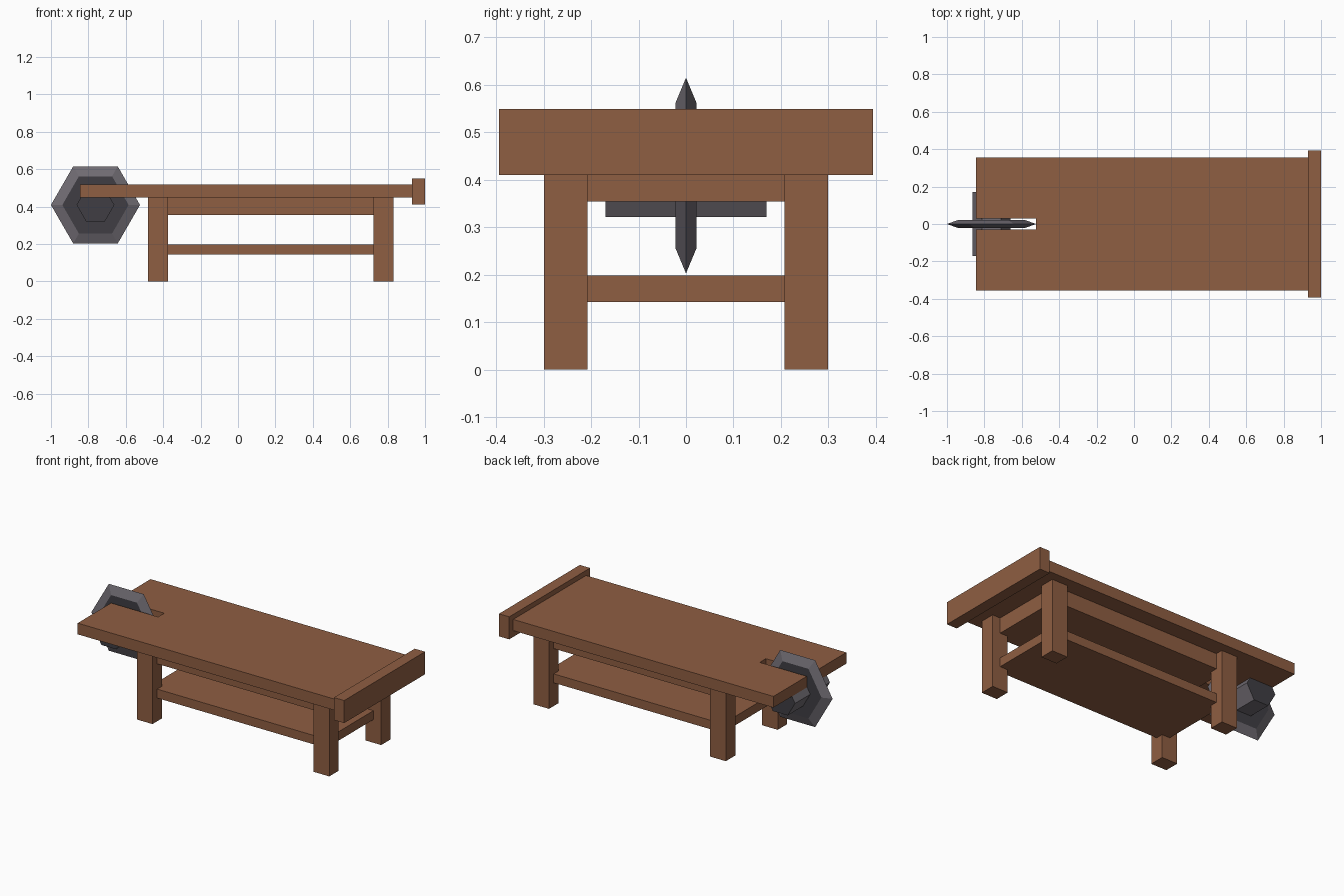
import bpy, bmesh, math

if "Cube" in bpy.data.objects:
    bpy.data.objects.remove(bpy.data.objects["Cube"])


def material(name, rgb):
    m = bpy.data.materials.new(name)
    m.diffuse_color = (*rgb, 1)
    m.use_nodes = True
    m.node_tree.nodes["Principled BSDF"].inputs["Base Color"].default_value = m.diffuse_color
    return m


wood = material("brown wood", (0.275, 0.112, 0.0545))
steel = material("grey steel", (0.160, 0.146, 0.168))
dark = material("dark steel", (0.050, 0.048, 0.056))


def finish(name, bm, mats):
    bmesh.ops.recalc_face_normals(bm, faces=bm.faces[:])
    me = bpy.data.meshes.new(name)
    bm.to_mesh(me)
    bm.free()
    for m in mats:
        me.materials.append(m)
    ob = bpy.data.objects.new(name, me)
    bpy.context.collection.objects.link(ob)
    return ob


def slab(name, outline, z0, z1):
    """Vertical extrusion of a plan outline."""
    bm = bmesh.new()
    face = bm.faces.new([bm.verts.new((x, y, z0)) for x, y in outline])
    ext = bmesh.ops.extrude_face_region(bm, geom=[face])
    verts = [g for g in ext["geom"] if isinstance(g, bmesh.types.BMVert)]
    bmesh.ops.translate(bm, verts=verts, vec=(0, 0, z1 - z0))
    return finish(name, bm, [wood])


def box(name, x0, x1, y0, y1, z0, z1):
    return slab(name, [(x0, y0), (x1, y0), (x1, y1), (x0, y1)], z0, z1)


def hex_rings(name, rings, cx=-0.762, cz=0.409):
    """Hexagonal lathe along y; flat end faces are dark, the rest steel."""
    bm = bmesh.new()
    loops = []
    for y, r in rings:
        loops.append([bm.verts.new((cx + r * math.cos(i * math.pi / 3), y,
                                    cz + r * math.sin(i * math.pi / 3)))
                      for i in range(6)])
    for a, b in zip(loops, loops[1:]):
        for i in range(6):
            j = (i + 1) % 6
            bm.faces.new((a[i], a[j], b[j], b[i]))
    for cap in (loops[0], loops[-1]):
        bm.faces.new(cap).material_index = 1
    return finish(name, bm, [steel, dark])


# Table top with a slot for the blade
slab("table_top", [(-0.845, -0.355), (0.93, -0.355), (0.93, 0.355),
                   (-0.845, 0.355), (-0.845, 0.03), (-0.524, 0.03),
                   (-0.524, -0.03), (-0.845, -0.03)], 0.449, 0.518)

# Raised board across the far end
box("end_board", 0.93, 1.0, -0.394, 0.394, 0.41, 0.549)

# Four legs
for xn, x0, x1 in (("left", -0.481, -0.374), ("right", 0.725, 0.832)):
    for yn, y0, y1 in (("front", -0.299, -0.207), ("back", 0.207, 0.299)):
        box(f"{yn}_{xn}_leg", x0, x1, y0, y1, 0, 0.449)

# Frame under the top and lower shelf, set in from the leg faces
box("frame", -0.428, 0.779, -0.253, 0.253, 0.354, 0.449)
box("lower_shelf", -0.428, 0.779, -0.253, 0.253, 0.143, 0.198)

# Hexagonal blade and its axle
hex_rings("blade", [(-0.022, 0.177), (0, 0.238), (0.022, 0.177)])
hex_rings("axle", [(-0.17, 0.101), (0.17, 0.101)])
